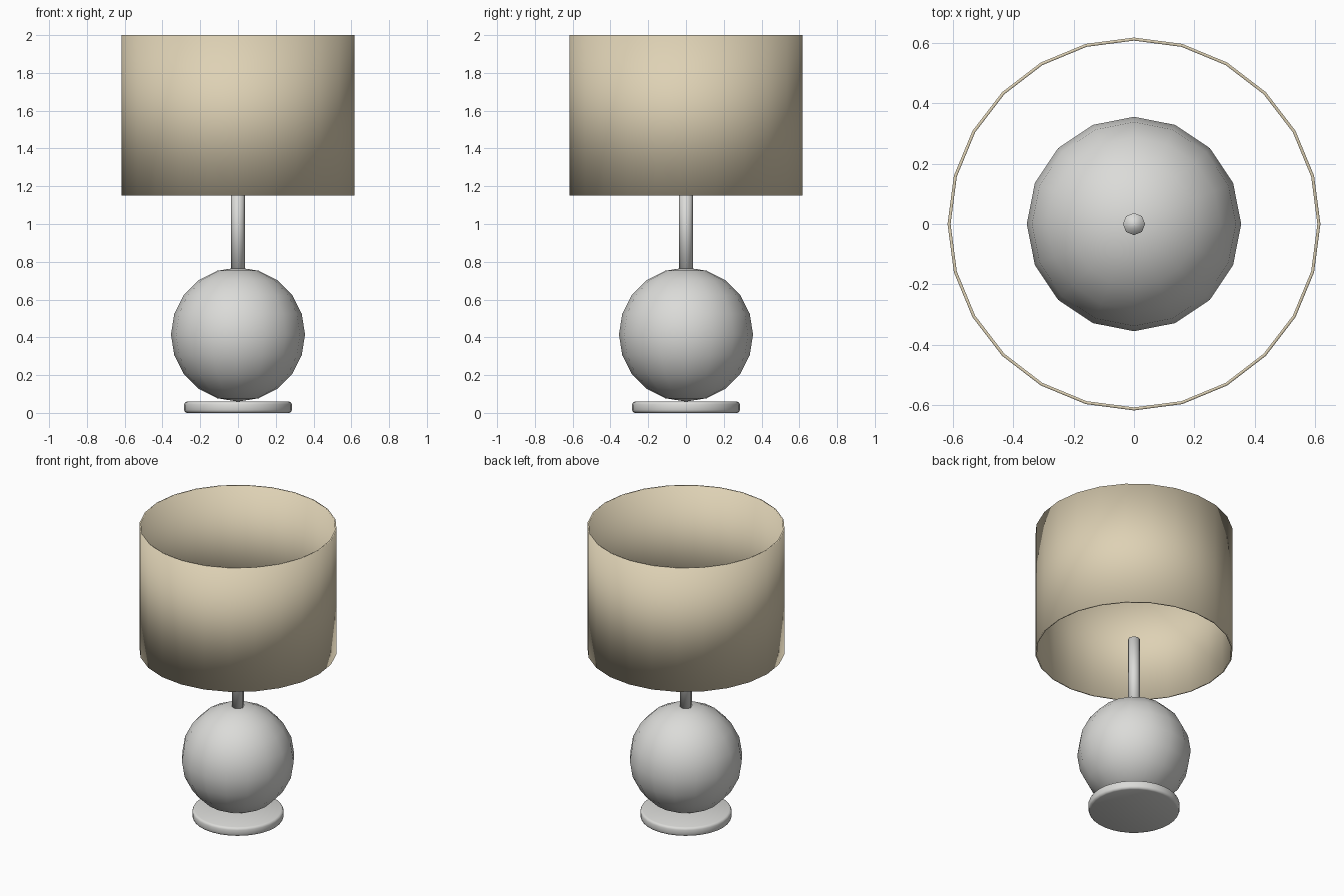
import bpy

if "Cube" in bpy.data.objects:
    bpy.data.objects.remove(bpy.data.objects["Cube"], do_unlink=True)


def material(name, colour):
    m = bpy.data.materials.new(name)
    m.use_nodes = True
    m.diffuse_color = colour
    m.node_tree.nodes["Principled BSDF"].inputs["Base Color"].default_value = colour
    return m


grey = material("pale grey", (0.71, 0.71, 0.69, 1))
beige = material("beige fabric", (0.73, 0.64, 0.46, 1))


def finish(name, mat):
    ob = bpy.context.object
    ob.name = name
    ob.data.materials.append(mat)
    bpy.ops.object.shade_smooth()
    return ob


def cylinder(name, sides, radius, bottom, top, mat, fill="NGON"):
    bpy.ops.mesh.primitive_cylinder_add(
        vertices=sides, radius=radius, depth=top - bottom,
        end_fill_type=fill, location=(0, 0, (bottom + top) / 2))
    return finish(name, mat)


# Foot disc with a rounded rim
foot = cylinder("base_disc", 32, 0.285, 0, 0.06, grey)
bevel = foot.modifiers.new("rounded rim", "BEVEL")
bevel.width = 0.015
bevel.segments = 2
bevel.limit_method = "ANGLE"

# Ball body
bpy.ops.mesh.primitive_uv_sphere_add(
    segments=16, ring_count=10, radius=0.355, location=(0, 0, 0.415))
finish("ball_body", grey)

# Stem between the ball and the shade
cylinder("stem", 8, 0.037, 0.735, 1.235, grey)

# Open drum shade with a thin wall
shade = cylinder("drum_shade", 24, 0.617, 1.15, 2.0, beige, "NOTHING")
wall = shade.modifiers.new("wall", "SOLIDIFY")
wall.thickness = 0.01
wall.offset = -1
